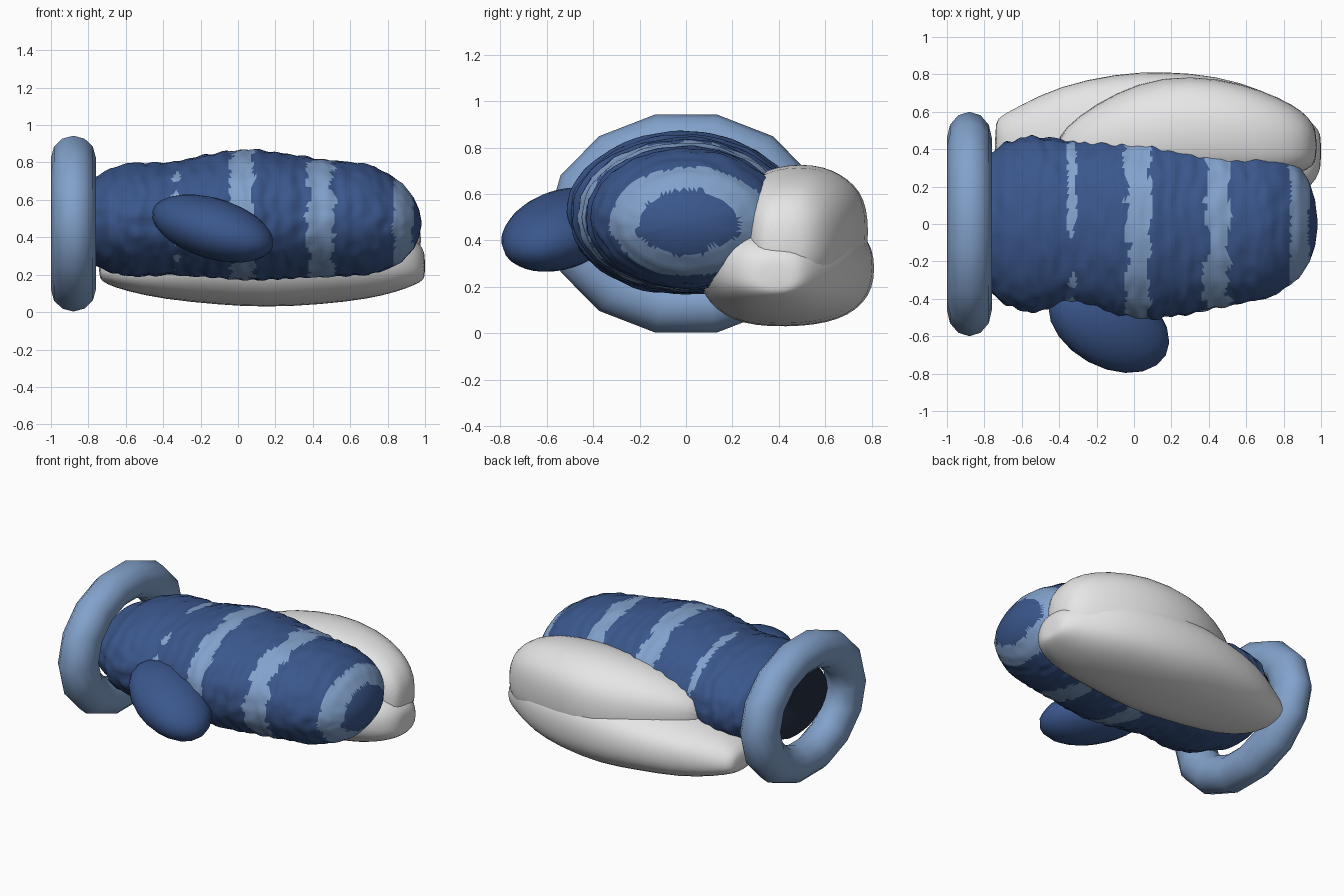
import bpy, bmesh, math
from mathutils import Vector, Matrix, noise

cube = bpy.data.objects.get("Cube")
if cube:
    bpy.data.objects.remove(cube, do_unlink=True)


def material(name, rgb):
    m = bpy.data.materials.new(name)
    m.use_nodes = True
    m.diffuse_color = (*rgb, 1)
    m.node_tree.nodes["Principled BSDF"].inputs["Base Color"].default_value = (*rgb, 1)
    return m


navy = material("navy wool", (0.042, 0.094, 0.26))
pale = material("pale blue wool", (0.225, 0.36, 0.60))
white = material("off white", (0.80, 0.80, 0.81))
shadow = material("dark lining", (0.016, 0.025, 0.05))


def finish(name, bm, mats, angle=60):
    bmesh.ops.recalc_face_normals(bm, faces=bm.faces)
    mesh = bpy.data.meshes.new(name)
    bm.to_mesh(mesh)
    bm.free()
    ob = bpy.data.objects.new(name, mesh)
    bpy.context.collection.objects.link(ob)
    for m in mats:
        mesh.materials.append(m)
    bpy.ops.object.select_all(action="DESELECT")
    ob.select_set(True)
    bpy.context.view_layer.objects.active = ob
    bpy.ops.object.shade_smooth_by_angle(angle=math.radians(angle))
    return ob


def spow(v, p):
    return math.copysign(abs(v) ** p, v)


def loft(sections, n, rough, power=1.0):
    """Rings along x, each given as (x, ymin, ymax, zmin, zmax), capped at both ends."""
    bm = bmesh.new()
    rings = []
    for x, y0, y1, z0, z1 in sections:
        ring = []
        for i in range(n):
            a = math.tau * i / n
            k = 1 + rough(x, a)
            ring.append(bm.verts.new((x, (y0 + y1) / 2 + k * (y1 - y0) / 2 * spow(math.cos(a), power),
                                      (z0 + z1) / 2 + k * (z1 - z0) / 2 * spow(math.sin(a), power))))
        rings.append(ring)
    for r, s in zip(rings, rings[1:]):
        for i in range(n):
            bm.faces.new((r[i], r[(i + 1) % n], s[(i + 1) % n], s[i]))
    caps = [bm.faces.new(rings[0]), bm.faces.new(rings[-1])]
    return bm, caps


def resample(sections, step):
    out = []
    for a, b in zip(sections, sections[1:]):
        n = max(1, round((b[0] - a[0]) / step))
        out += [[p + (q - p) * i / n for p, q in zip(a, b)] for i in range(n)]
    return out + [sections[-1]]


# Knitted hand: bumpy tapered tube
hand = [(-.84, -.32, .33, .27, .69), (-.77, -.36, .37, .25, .72), (-.68, -.44, .44, .21, .77),
        (-.55, -.47, .47, .19, .80), (-.36, -.44, .45, .20, .80), (-.08, -.5, .47, .18, .86),
        (.1, -.51, .48, .17, .87), (.3, -.48, .46, .18, .84), (.5, -.44, .43, .19, .81),
        (.7, -.40, .41, .20, .79), (.8, -.35, .38, .23, .74), (.88, -.29, .32, .27, .69),
        (.94, -.2, .22, .34, .61), (.968, -.12, .13, .40, .55), (.98, -.03, .03, .46, .49)]


def knit(x, a):
    p = Vector((x * 13, math.cos(a) * 5, math.sin(a) * 5))
    return 0.009 * math.sin(x * 70 + noise.noise(p * 0.5) * 3) + 0.026 * noise.noise(p)


def pale_at(c):
    jag = 0.035 * noise.noise(c * 9) + 0.03 * noise.noise(c * 21)
    if c.x > .7:
        return .835 < c.x + jag * .4 < .938
    if abs(c.x + .33) < .06:
        width = .023 if c.y > -.02 and c.z > .6 else .04 * noise.noise(c * 11)
        return abs(c.x + .33 + jag * .3) < width
    return -.045 < c.x + jag < .085 or .38 < c.x + jag < .51


bm, caps = loft(resample(hand, 0.015), 72, knit)
caps[0].material_index = 2
sides = [f for f in bm.faces if f not in caps]
for f in bmesh.ops.triangulate(bm, faces=sides)["faces"]:
    f.material_index = int(pale_at(f.calc_center_median()))
finish("mitten_hand", bm, [navy, pale, shadow], 50)

# Thumb: tilted ellipsoid
axis = Vector((.84, -.46, -.27)).normalized()
side = axis.cross(Vector((0, 0, 1))).normalized()
up = side.cross(axis)
rot = Matrix((axis, side, up)).transposed().to_4x4()
bm = bmesh.new()
bmesh.ops.create_uvsphere(bm, u_segments=20, v_segments=14, radius=1,
                          matrix=Matrix.Translation((-.135, -.535, .447)) @ rot
                          @ Matrix.Diagonal((.36, .23, .16, 1)))
finish("mitten_thumb", bm, [navy])

# Cuff: oval ring around the open end
bm = bmesh.new()
seg, tube = 14, 12
rows = []
for i in range(seg):
    a = math.tau * i / seg
    row = []
    for j in range(tube):
        b = math.tau * j / tube
        row.append(bm.verts.new((-.88 + .12 * math.sin(b), math.cos(a) * (.46 + .14 * math.cos(b)),
                                 .473 + math.sin(a) * (.362 + .12 * math.cos(b)))))
    rows.append(row)
for i in range(seg):
    r, s = rows[i], rows[(i + 1) % seg]
    for j in range(tube):
        k = (j + 1) % tube
        bm.faces.new((r[j], r[k], s[k], s[j]))
finish("cuff_ring", bm, [pale], 80)


# White pad along the back: a long low lobe with a taller lobe sitting on it
def lumpy(x, a):
    return .045 * noise.noise(Vector((x * 3, math.cos(a) * 1.5, math.sin(a) * 1.5)))


low_lobe = [(-.745, .3, .55, .18, .29), (-.71, .25, .58, .15, .33), (-.6, .16, .64, .11, .38),
            (-.4, .1, .745, .07, .44), (-.1, .06, .8, .038, .5), (.15, .05, .815, .022, .54),
            (.45, .06, .8, .035, .54), (.7, .08, .72, .07, .5), (.85, .13, .62, .11, .45),
            (.95, .2, .55, .145, .39), (.99, .27, .5, .17, .34), (1, .32, .46, .19, .3)]
tall_lobe = [(-.42, .3, .46, .3, .52), (-.3, .25, .58, .25, .6), (-.1, .22, .7, .2, .67),
             (.15, .2, .79, .15, .725), (.45, .2, .79, .13, .735), (.7, .22, .715, .14, .705),
             (.85, .26, .64, .18, .64), (.93, .29, .58, .22, .575), (.98, .33, .5, .3, .47)]
for name, lobe in (("back_pad_low", low_lobe), ("back_pad_tall", tall_lobe)):
    bm, caps = loft(lobe, 22, lumpy, .85)
    soften = finish(name, bm, [white], 75).modifiers.new("soften", "SUBSURF")
    soften.levels = soften.render_levels = 1
